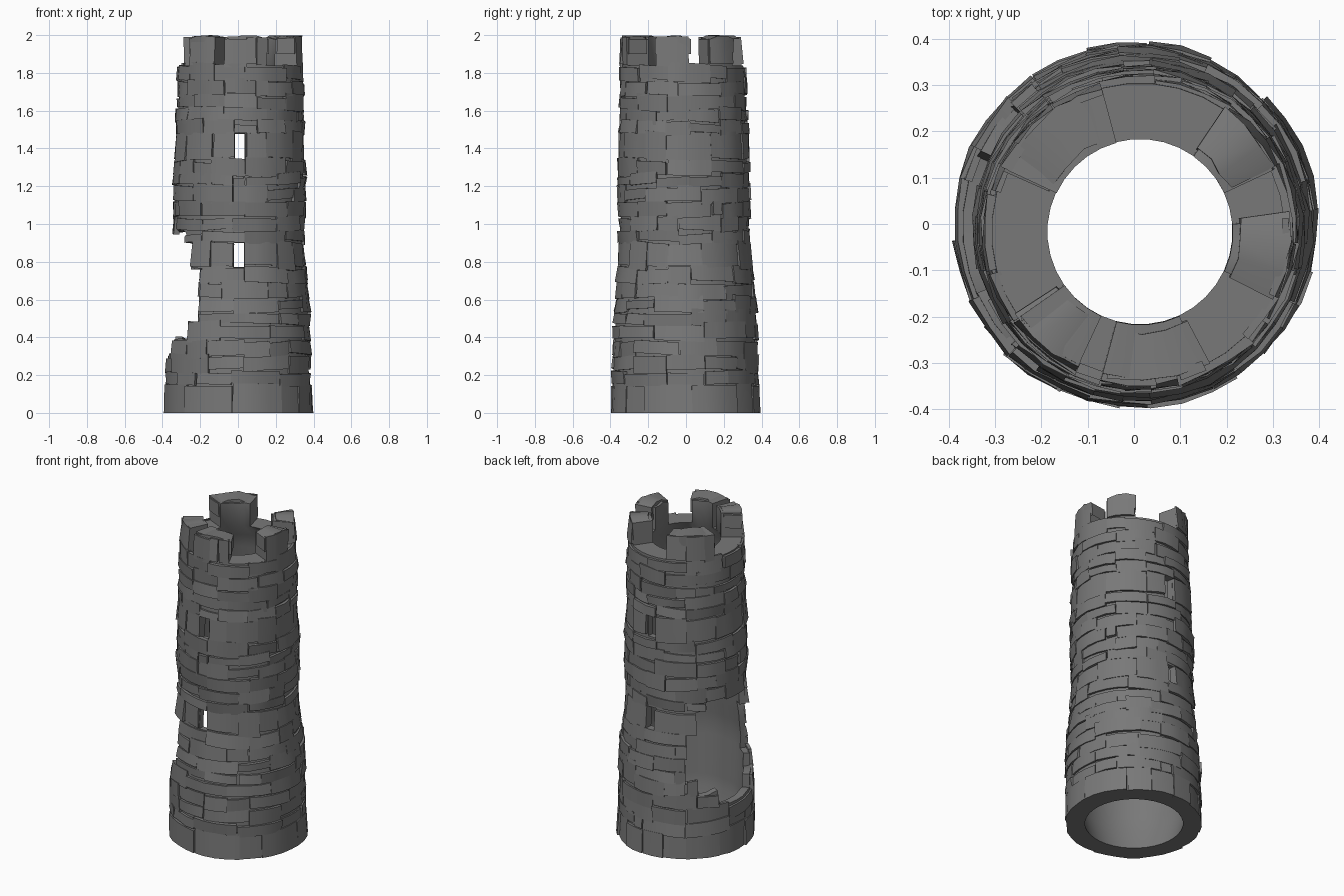
import bpy, bmesh, math, random

if "Cube" in bpy.data.objects:
    bpy.data.objects.remove(bpy.data.objects["Cube"])
random.seed(7)

N = 36                                   # angular cells of 10 degrees
LEVELS = [0, .15, .22, .3, .39, .47, .54, .61, .69, .77, .9, .96, 1.04, 1.12,
          1.2, 1.26, 1.34, 1.48, 1.54, 1.61, 1.68, 1.76, 1.84, 1.985]
ROWS = len(LEVELS) - 1
OUTER = [(0, .39), (.5, .381), (.7, .363), (.9, .346), (1.2, .35),
         (1.5, .341), (1.8, .334), (2.1, .324)]
INNER = [(0, .28), (.15, .32), (.54, .335), (.8, .305), (1.0, .3), (1.54, .29),
         (1.76, .25), (1.84, .2), (2.1, .2)]
MERLONS = [(-104, -61), (-28, 9), (25, 57), (107, 157), (212, 246)]

stone_grey = bpy.data.materials.new("stone_grey")
stone_grey.diffuse_color = (.19, .19, .19, 1)
stone_grey.use_nodes = True
stone_grey.node_tree.nodes["Principled BSDF"].inputs["Base Color"].default_value = stone_grey.diffuse_color


def rnd(a):
    return random.uniform(-a, a)


def radius(z, profile=OUTER):
    for (z0, r0), (z1, r1) in zip(profile, profile[1:]):
        if z <= z1:
            return r0 + (r1 - r0) * (z - z0) / (z1 - z0)
    return profile[-1][1]


def point(r, deg, z):
    # the tower leans slightly towards the front right
    a = math.radians(deg)
    return (r * math.cos(a) + .007 * z, r * math.sin(a) - .009 * z, z)


def solid(i, k):
    """Is wall cell (angle i, course k) filled?"""
    if k < 0 or k >= ROWS:
        return False
    deg = (i % N) * 10 + 10              # cell centre
    z = (LEVELS[k] + LEVELS[k + 1]) / 2
    if deg in (90, 270) and (.77 < z < .9 or 1.34 < z < 1.48):
        return False                     # slit windows
    half = 0
    if .3 < z < .39:
        half = 24
    elif .39 < z < .9:
        half = 56 if .5 < z < .8 else 46
    elif .9 < z < .96:
        half = 36
    if abs(deg - 180) < half:
        return False                     # broken breach
    if z > 1.84:                         # battlements
        return any((deg - a) % 360 < b - a for a, b in MERLONS)
    return True


def finish(bm, name):
    bmesh.ops.recalc_face_normals(bm, faces=bm.faces)
    me = bpy.data.meshes.new(name)
    bm.to_mesh(me)
    bm.free()
    me.materials.append(stone_grey)
    ob = bpy.data.objects.new(name, me)
    bpy.context.collection.objects.link(ob)
    bpy.ops.object.select_all(action='DESELECT')
    ob.select_set(True)
    bpy.context.view_layer.objects.active = ob
    bpy.ops.object.shade_smooth_by_angle(angle=math.radians(40))
    return ob


# Wall: hollow shell with windows, breach and battlements left open
bm = bmesh.new()
cache = {}
wobble = {}


def vert(i, k, side):
    i %= N
    if (i, k) not in wobble:
        deg, z = i * 10 + 5, LEVELS[k]
        rough = 120 < deg < 240 and .28 < z < 1
        wobble[i, k] = ((deg + rnd(2), z + rnd(.014)) if rough else
                        (deg, z + rnd(.01)) if k == ROWS else (deg, z))
    if (i, k, side) not in cache:
        deg, z = wobble[i, k]
        r = radius(z, INNER) if side else radius(z) - .012
        cache[i, k, side] = bm.verts.new(point(r, deg, z))
    return cache[i, k, side]


for i in range(N):
    for k in range(ROWS):
        if not solid(i, k):
            continue
        c = [(i, k), (i + 1, k), (i + 1, k + 1), (i, k + 1)]
        for side in (0, 1):
            bm.faces.new([vert(*p, side) for p in c])
        for n, (di, dk) in enumerate([(0, -1), (1, 0), (0, 1), (-1, 0)]):
            if not solid(i + di, k + dk):
                p, q = c[n], c[(n + 1) % 4]
                bm.faces.new([vert(*p, 0), vert(*q, 0), vert(*q, 1), vert(*p, 1)])
finish(bm, "tower_wall")

# Facing stones: shallow uneven slabs laid in courses over the wall
bm = bmesh.new()


def stone(i, n, k):
    z0 = LEVELS[k] + (0 if k == 0 else rnd(.014))
    z1 = LEVELS[k + 1] + rnd(.008 if k == ROWS - 1 else .016)
    tilt, out = rnd(.004), random.uniform(-.005, .007)
    slope = rnd(.014) if 0 < k < ROWS - 1 else 0
    outer, back = [], []
    for j in range(n + 1):
        deg = (i + j) * 10 + 5
        if j in (0, n):
            deg += rnd(1.2)
        t = slope * (j / n - .5)
        for z, s in ((z0, -1), (z1, 1)):
            r = radius(z) + out + s * tilt + rnd(.004)
            outer.append(bm.verts.new(point(r, deg, z + t)))
            back.append(bm.verts.new(point(radius(z) - .02, deg, z + t)))
    for j in range(n):
        a, b = 2 * j, 2 * j + 2
        bm.faces.new([outer[a], outer[b], outer[b + 1], outer[a + 1]])
        bm.faces.new([outer[a], back[a], back[b], outer[b]])
        bm.faces.new([outer[a + 1], outer[b + 1], back[b + 1], back[a + 1]])
    for e in (0, 2 * n):
        bm.faces.new([outer[e], outer[e + 1], back[e + 1], back[e]])


for k in range(ROWS):
    start = random.randrange(N)
    i = 0
    while i < N:
        if not solid(start + i, k):
            i += 1
            continue
        want, n = random.choice([2, 3, 3, 4, 4]), 0
        while n < want and i + n < N and solid(start + i + n, k):
            n += 1
        stone(start + i, n, k)
        i += n
finish(bm, "facing_stones")

# Merlon caps: rough lumps with sloping, rounded tops on the battlements
bm = bmesh.new()
for a, b in MERLONS:
    base, top = [], []
    steps = 3
    for r0, angles in ((.322, range(steps + 1)), (.215, range(steps, -1, -1))):
        for j in angles:
            deg = a + 1 + (b - a - 2) * j / steps
            h = 2.0 if 0 < j < steps else 1.985
            base.append(bm.verts.new(point(r0, deg, 1.9)))
            top.append(bm.verts.new(point(r0 + rnd(.006), deg, h - random.uniform(0, .008))))
    m = len(base)
    for j in range(m):
        bm.faces.new([base[j], base[(j + 1) % m], top[(j + 1) % m], top[j]])
    for j in range(steps):
        bm.faces.new([top[j], top[j + 1], top[m - 2 - j], top[m - 1 - j]])
finish(bm, "merlon_caps")
